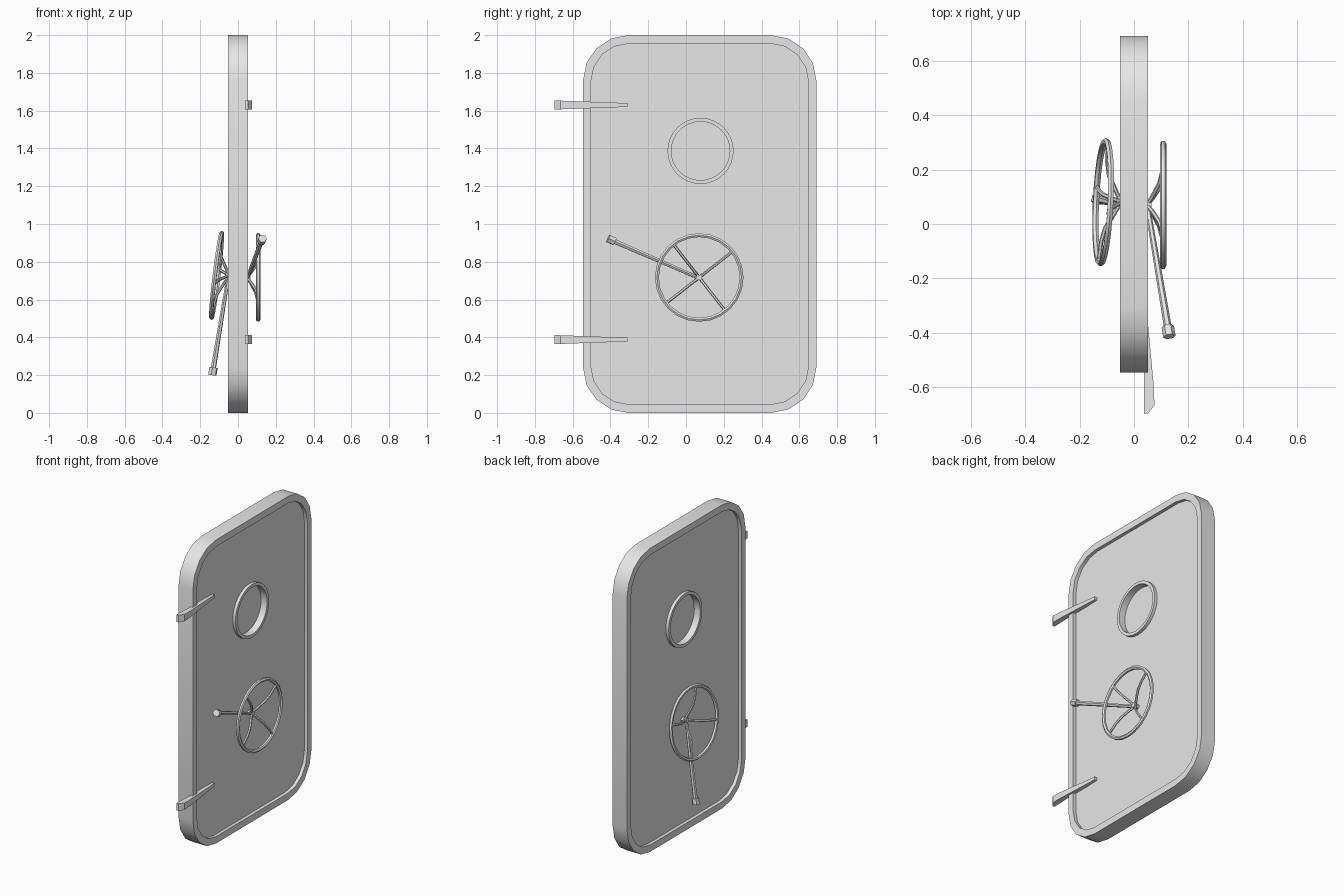
import bpy
import math

if "Cube" in bpy.data.objects:
    bpy.data.objects.remove(bpy.data.objects["Cube"])

grey = bpy.data.materials.new("grey_metal")
grey.diffuse_color = (0.8, 0.8, 0.8, 1)
grey.use_nodes = True
grey.node_tree.nodes["Principled BSDF"].inputs["Base Color"].default_value = grey.diffuse_color


def finish(ob):
    """Turn a curve into a mesh with smooth rounds and sharp edges."""
    bpy.ops.object.select_all(action='DESELECT')
    ob.select_set(True)
    bpy.context.view_layer.objects.active = ob
    bpy.ops.object.convert(target='MESH')
    ob = bpy.context.view_layer.objects.active
    ob.data.materials.clear()
    ob.data.materials.append(grey)
    bpy.ops.object.shade_smooth_by_angle(angle=math.radians(35))


def add_curve(name, splines, dims):
    cu = bpy.data.curves.new(name, 'CURVE')
    cu.dimensions = dims
    for pts, cyclic in splines:
        sp = cu.splines.new('POLY')
        sp.points.add(len(pts) - 1)
        for p, co in zip(sp.points, pts):
            p.co = (co[0], co[1], co[2] if len(co) > 2 else 0, 1)
            p.radius = co[3] if len(co) > 3 else 1
        sp.use_cyclic_u = cyclic
    ob = bpy.data.objects.new(name, cu)
    bpy.context.collection.objects.link(ob)
    return ob


def plate(name, outlines, half):
    """Filled (y, z) outlines, with holes, thickened evenly along x."""
    ob = add_curve(name, [(o, True) for o in outlines], '2D')
    ob.data.fill_mode = 'BOTH'
    ob.data.extrude = half
    ob.rotation_euler = (math.pi / 2, 0, math.pi / 2)
    finish(ob)


def rods(name, splines, radius, cyclic=False, res=1):
    """Round bars; a fourth value per point scales the radius."""
    ob = add_curve(name, [(s, cyclic) for s in splines], '3D')
    ob.data.bevel_depth = radius
    ob.data.bevel_resolution = res
    ob.data.use_fill_caps = True
    finish(ob)


def rounded_rect(y0, y1, z0, z1, r, seg=4):
    corners = [(y1 - r, z1 - r), (y0 + r, z1 - r), (y0 + r, z0 + r), (y1 - r, z0 + r)]
    return [(cy + r * math.cos(a), cz + r * math.sin(a))
            for q, (cy, cz) in enumerate(corners)
            for a in [math.pi / 2 * (q + i / seg) for i in range(seg + 1)]]


def circle(cy, cz, r, n=32):
    return [(cy + r * math.cos(2 * math.pi * i / n), cz + r * math.sin(2 * math.pi * i / n))
            for i in range(n)]


# Door leaf: raised rim around a thinner panel with a round opening
outer = rounded_rect(-0.545, 0.69, 0, 2, 0.24)
inner = rounded_rect(-0.503, 0.648, 0.045, 1.955, 0.20)
WY, WZ = 0.077, 1.387
plate("door_rim", [outer, inner], 0.052)
plate("door_panel", [inner, circle(WY, WZ, 0.165)], 0.03)

# Porthole: ring and recessed pane
plate("porthole_ring", [circle(WY, WZ, 0.175), circle(WY, WZ, 0.155)], 0.05)
plate("porthole_pane", [circle(WY, WZ, 0.16)], 0.006)


def handwheel(side, cy, cz, out, turn, tilt_y, tilt_z, lever_end):
    s = 1 if side == "right" else -1

    def at(r, ang, x):
        a, b = r * math.cos(ang), r * math.sin(ang)
        return (s * x + tilt_y * a + tilt_z * b, cy + a, cz + b)

    # Wheel rim
    rods(side + "_wheel_rim",
         [[at(0.224, 2 * math.pi * i / 24, out) for i in range(24)]], 0.012, True)
    # Four bent spokes
    spokes = []
    for k in range(4):
        a = math.radians(turn) + k * math.pi / 2
        spokes.append([at(r, a, x) for r, x in
                       ((0.005, 0.05), (0.04, 0.068), (0.10, out - 0.014),
                        (0.15, out - 0.004), (0.224, out))])
    rods(side + "_wheel_spokes", spokes, 0.008)
    # Hub
    rods(side + "_wheel_hub", [[(s * 0.02, cy, cz), (s * 0.065, cy, cz)]], 0.016)
    # Tapered lever with a six-sided knob
    start = (s * 0.05, cy - 0.01, cz)
    d = [e - b for b, e in zip(start, lever_end)]
    length = math.sqrt(sum(c * c for c in d))
    tip = [e + c / length * 0.02 for e, c in zip(lever_end, d)]
    neck = [e - c / length * 0.02 for e, c in zip(lever_end, d)]
    rods(side + "_lever", [[(*start, 0.8), (*lever_end, 1.2)]], 0.012)
    rods(side + "_lever_knob", [[neck, tip]], 0.023)


handwheel("right", 0.07, 0.717, 0.107, 38, 0, 0, (0.127, -0.395, 0.915))
handwheel("left", 0.08, 0.728, 0.113, 15, 0.045, 0.12, (-0.133, 0.09, 0.22))


# Tapered hinge straps
def hinge(name, z):
    prof = [(0.037, -0.695), (0.052, -0.695), (0.075, -0.665), (0.073, -0.60),
            (0.046, -0.31), (0.025, -0.31), (0.037, -0.55)]
    n = len(prof)
    verts = []
    for s in (-1, 1):
        for x, y in prof:
            t = (y + 0.695) / 0.385
            verts.append((x, y, z + s * (0.024 - 0.014 * t)))
    faces = [tuple(reversed(range(n))), tuple(range(n, 2 * n))]
    faces += [(i, (i + 1) % n, n + (i + 1) % n, n + i) for i in range(n)]
    me = bpy.data.meshes.new(name)
    me.from_pydata(verts, [], faces)
    me.materials.append(grey)
    ob = bpy.data.objects.new(name, me)
    bpy.context.collection.objects.link(ob)


hinge("upper_hinge", 1.63)
hinge("lower_hinge", 0.388)
